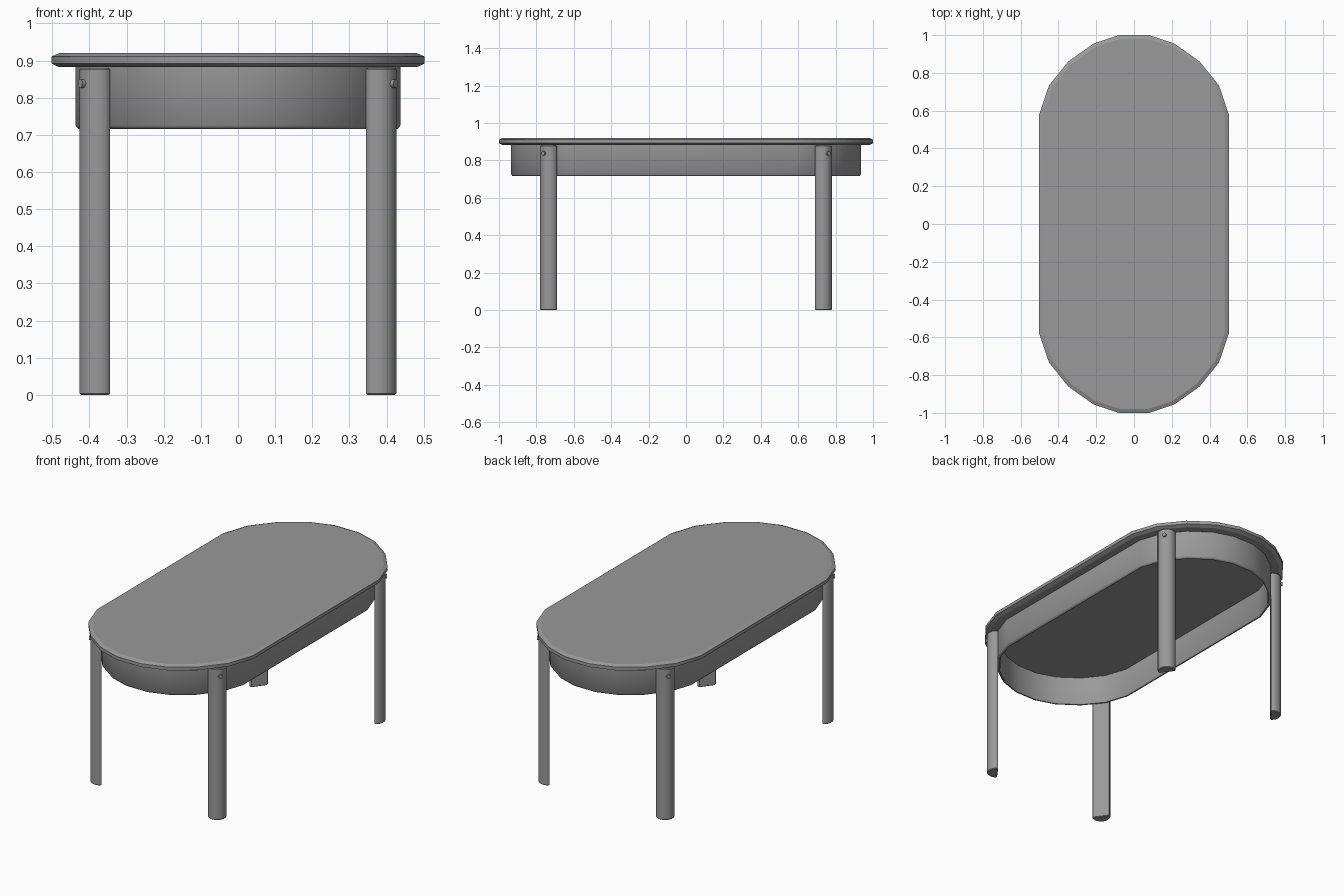
import bpy, bmesh
from math import cos, sin, pi, radians
from mathutils import Vector, Matrix

if "Cube" in bpy.data.objects:
    bpy.data.objects.remove(bpy.data.objects["Cube"])

END_Y = 0.498        # centre of each rounded end
FACE = radians(36)   # direction the corner legs face
# Quarter of the rounded end, relative to its centre, for half width 0.502
ARC = [(0.502, 0.082), (0.45, 0.235), (0.347, 0.363), (0.213, 0.458), (0.079, 0.502)]

# One dark grey finish for every part
grey = bpy.data.materials.new("dark_grey")
grey.diffuse_color = (0.32, 0.32, 0.32, 1)
grey.use_nodes = True
grey.node_tree.nodes["Principled BSDF"].inputs["Base Color"].default_value = grey.diffuse_color


def oval(half_width):
    """Rounded-end outline, mirrored from one quarter."""
    s = half_width / 0.502
    q = [(x * s, y * s + END_Y) for x, y in ARC]
    half = q + [(-x, y) for x, y in reversed(q)]
    return half + [(-x, -y) for x, y in half]


def loft(name, rings, closed=False, angle=25):
    """Skin a list of (outline, z) rings; cap the ends or close into a loop."""
    bm = bmesh.new()
    vr = [[bm.verts.new((x, y, z)) for x, y in pts] for pts, z in rings]
    n = len(vr[0])
    pairs = list(zip(vr, vr[1:]))
    if closed:
        pairs.append((vr[-1], vr[0]))
    else:
        bm.faces.new(vr[0])
        bm.faces.new(vr[-1])
    for a, b in pairs:
        for i in range(n):
            j = (i + 1) % n
            bm.faces.new((a[i], a[j], b[j], b[i]))
    bmesh.ops.recalc_face_normals(bm, faces=bm.faces)
    return finish(name, bm, angle)


def finish(name, bm, angle=25):
    mesh = bpy.data.meshes.new(name)
    bm.to_mesh(mesh)
    bm.free()
    mesh.materials.append(grey)
    obj = bpy.data.objects.new(name, mesh)
    bpy.context.collection.objects.link(obj)
    bpy.ops.object.select_all(action='DESELECT')
    obj.select_set(True)
    bpy.context.view_layer.objects.active = obj
    bpy.ops.object.shade_smooth_by_angle(angle=radians(angle))
    return obj


# Tabletop with chamfered rim
loft("tabletop", [(oval(0.481), 0.882), (oval(0.502), 0.892),
                  (oval(0.502), 0.911), (oval(0.481), 0.92)], angle=22)

# Hollow apron under the top, softly shaded over its bottom edge
loft("apron", [(oval(0.437), 0.885), (oval(0.437), 0.725), (oval(0.43), 0.716),
               (oval(0.422), 0.716), (oval(0.417), 0.725), (oval(0.417), 0.885)],
     closed=True, angle=60)


def half_round(cx, cy, inset, sx, sy):
    """Half-round section, slightly deeper than a half-disc, mirrored to a corner."""
    r, back = 0.05 - inset, -0.008 + inset
    local = [(r * sin(pi * i / 12), -r * cos(pi * i / 12)) for i in range(13)]
    local += [(back, r - 0.005), (back, -r + 0.005)]
    return [(sx * (cx + u * cos(FACE) - v * sin(FACE)),
             sy * (cy + u * sin(FACE) + v * cos(FACE))) for u, v in local]


# Four half-round legs, each with a bolt head near the top
LX, LY, LR = 0.377, 0.73, 0.05
for side, sx in (("left", -1), ("right", 1)):
    for end, sy in (("front", -1), ("back", 1)):
        wide = half_round(LX, LY, 0, sx, sy)
        slim = half_round(LX, LY, 0.004, sx, sy)
        loft(f"{end}_{side}_leg", [(slim, 0), (wide, 0.004), (wide, 0.876), (slim, 0.88)],
             angle=40)

        out = Vector((sx * cos(FACE), sy * sin(FACE), 0))
        place = Matrix.Translation(Vector((sx * LX, sy * LY, 0.838)) + out * (LR - 0.001))
        bm = bmesh.new()
        bmesh.ops.create_cone(bm, cap_ends=True, segments=12, radius1=0.012, radius2=0.011,
                              depth=0.02,
                              matrix=place @ out.to_track_quat('Z', 'Y').to_matrix().to_4x4())
        finish(f"{end}_{side}_bolt", bm)
